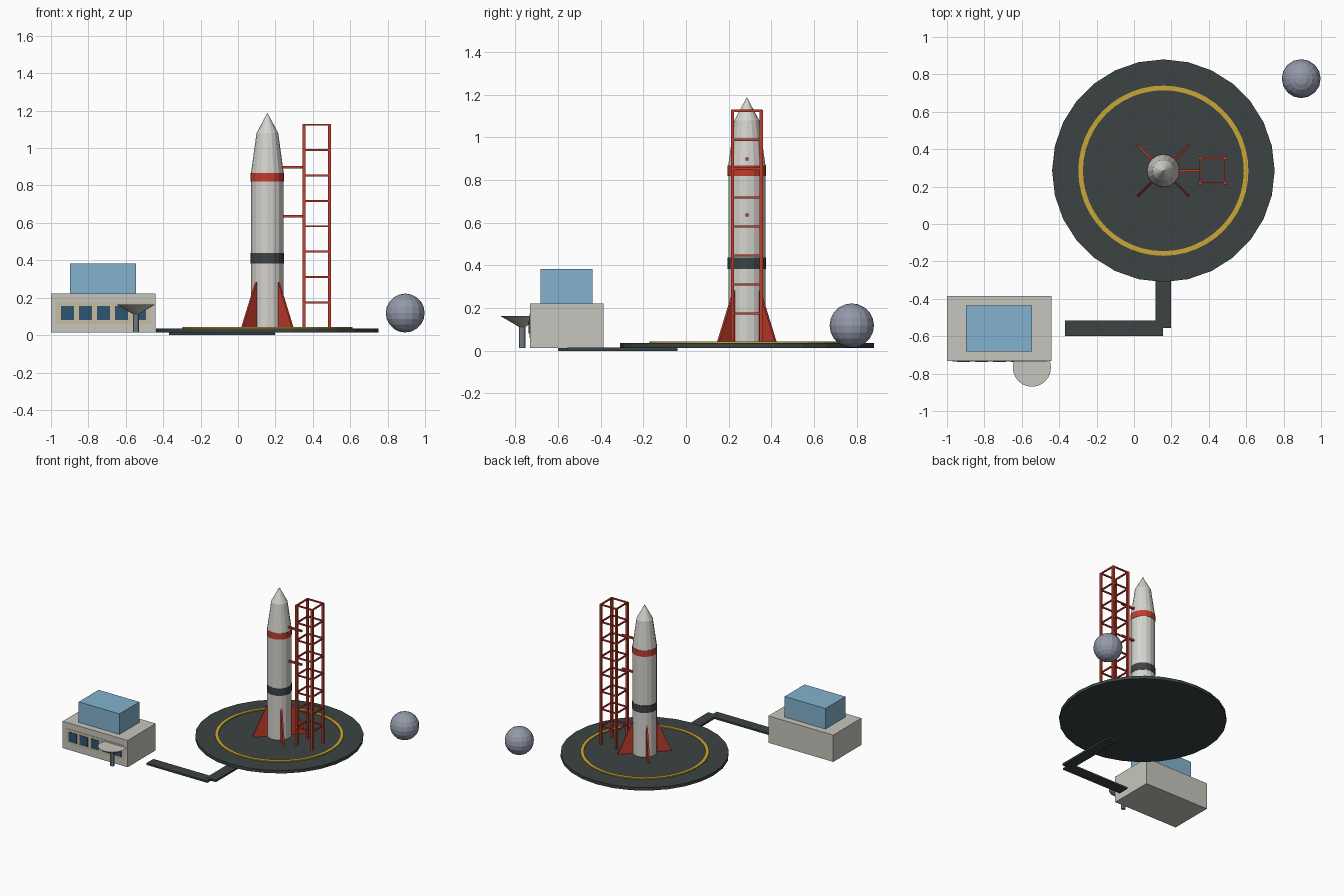
import bpy, bmesh
from math import pi, cos, sin, radians
from mathutils import Matrix, Vector

if "Cube" in bpy.data.objects:
    bpy.data.objects.remove(bpy.data.objects["Cube"])


def material(name, rgb):
    m = bpy.data.materials.new(name)
    m.use_nodes = True
    m.diffuse_color = (*rgb, 1)
    m.node_tree.nodes["Principled BSDF"].inputs["Base Color"].default_value = (*rgb, 1)
    return m


WHITE = material("rocket white", (0.66, 0.65, 0.61))
CONCRETE = material("pale concrete", (0.57, 0.56, 0.51))
DARK = material("dark asphalt", (0.045, 0.055, 0.055))
YELLOW = material("marking yellow", (0.60, 0.39, 0.035))
RED = material("red paint", (0.53, 0.045, 0.025))
GLASS = material("light blue glass", (0.23, 0.45, 0.62))
WINDOW = material("dark blue window", (0.025, 0.09, 0.16))
STEEL = material("blue grey steel", (0.29, 0.32, 0.40))
TAN = material("tan trim", (0.58, 0.50, 0.35))


def finish(name, bm, *mats):
    bmesh.ops.recalc_face_normals(bm, faces=bm.faces)
    me = bpy.data.meshes.new(name)
    bm.to_mesh(me)
    bm.free()
    for m in mats:
        me.materials.append(m)
    ob = bpy.data.objects.new(name, me)
    bpy.context.collection.objects.link(ob)
    return ob


def add_box(bm, x, y, z):
    """Box between the given (low, high) ranges."""
    size = [b - a for a, b in (x, y, z)]
    mid = [(a + b) / 2 for a, b in (x, y, z)]
    bmesh.ops.create_cube(bm, size=1, matrix=Matrix.Translation(mid) @ Matrix.Diagonal((*size, 1)))


def box(name, x, y, z, mat):
    bm = bmesh.new()
    add_box(bm, x, y, z)
    return finish(name, bm, mat)


def lathe(name, profile, sides, centre, mat, closed=False):
    """Spin (radius, height) points; a closed profile makes a ring."""
    bm = bmesh.new()
    rings = [[bm.verts.new((centre[0] + r * cos(2 * pi * i / sides),
                            centre[1] + r * sin(2 * pi * i / sides), z))
              for i in range(sides)] for r, z in profile]
    pairs = list(zip(rings, rings[1:]))
    if closed:
        pairs.append((rings[-1], rings[0]))
    for a, b in pairs:
        for i in range(sides):
            j = (i + 1) % sides
            bm.faces.new((a[i], a[j], b[j], b[i]))
    if not closed:
        bm.faces.new(rings[0])
        bm.faces.new(rings[-1])
    return finish(name, bm, mat)


HUB = (0.157, 0.285)
DECK = 0.036

# Launch pad with its painted ring
lathe("launch_pad", [(0.595, 0.013), (0.595, DECK)], 28, HUB, DARK)
lathe("pad_ring", [(0.43, DECK), (0.455, DECK), (0.455, 0.044), (0.43, 0.044)],
      48, HUB, YELLOW, closed=True)

# Access road, in two straight runs
box("road_to_pad", (0.115, 0.198), (-0.556, -0.04), (0, 0.015), DARK)
box("road_to_building", (-0.37, 0.155), (-0.6, -0.515), (0, 0.014), DARK)

# Rocket
lathe("rocket_body", [(0.087, DECK), (0.087, 0.87), (0.058, 1.08), (0.001, 1.187)],
      16, HUB, WHITE)
lathe("red_band", [(0.0895, 0.82), (0.0895, 0.868)], 16, HUB, RED)
lathe("dark_band", [(0.0895, 0.382), (0.0895, 0.438)], 16, HUB, DARK)

# Four diagonal fins
for k in range(4):
    bm = bmesh.new()
    outline = [(0.07, DECK), (0.194, DECK), (0.087, 0.283), (0.07, 0.283)]
    face = bm.faces.new([bm.verts.new((r, -0.006, z)) for r, z in outline])
    grown = bmesh.ops.extrude_face_region(bm, geom=[face])["geom"]
    bmesh.ops.translate(bm, vec=(0, 0.012, 0),
                        verts=[v for v in grown if isinstance(v, bmesh.types.BMVert)])
    turn = Matrix.Translation((*HUB, 0)) @ Matrix.Rotation(radians(45 + 90 * k), 4, "Z")
    bm.transform(turn)
    finish(f"fin_{k + 1}", bm, RED)

# Service tower: four posts and square frames
TX, TY, HALF = 0.421, HUB[1], 0.067
bm = bmesh.new()
w = 0.008
for sx in (-HALF, HALF):
    for sy in (-HALF, HALF):
        x, y = TX + sx, TY + sy
        add_box(bm, (x - w, x + w), (y - w, y + w), (DECK, 1.128))
finish("tower_posts", bm, RED)

bm = bmesh.new()
w = 0.005
for k in range(1, 9):
    z = (0.035 + 0.1357 * k, 0.045 + 0.1357 * k)
    z = (z[0] - 0.001, z[1] - 0.001)
    for s in (-HALF, HALF):
        add_box(bm, (TX - HALF, TX + HALF), (TY + s - w, TY + s + w), z)
        add_box(bm, (TX + s - w, TX + s + w), (TY - HALF, TY + HALF), z)
finish("tower_frames", bm, RED)

# Arms reaching from tower to rocket
for name, z in (("lower_arm", 0.636), ("upper_arm", 0.898)):
    box(name, (0.22, 0.352), (TY - 0.007, TY + 0.007), (z - 0.007, z + 0.007), RED)

# Control building
FRONT = -0.732
box("building", (-1, -0.44), (FRONT, -0.386), (0.013, 0.222), CONCRETE)
box("glass_storey", (-0.897, -0.545), (-0.682, -0.437), (0.222, 0.382), GLASS)
box("window_trim", (-0.973, -0.465), (FRONT - 0.002, FRONT + 0.002), (0.06, 0.175), TAN)
for k in range(5):
    x = -0.912 + 0.0963 * k
    box(f"window_{k + 1}", (x - 0.035, x + 0.035), (FRONT - 0.005, FRONT + 0.002),
        (0.08, 0.155), WINDOW)

# Dish on its post
DISH = (-0.546, -0.768)
lathe("dish_post", [(0.016, 0.013), (0.016, 0.118)], 10, DISH, STEEL)
lathe("dish", [(0.015, 0.112), (0.102, 0.163)], 24, DISH, CONCRETE)

# Round storage tank
bm = bmesh.new()
bmesh.ops.create_uvsphere(bm, u_segments=16, v_segments=10, radius=0.104,
                          matrix=Matrix.Translation((0.894, 0.777, 0.118)))
finish("storage_tank", bm, STEEL)
